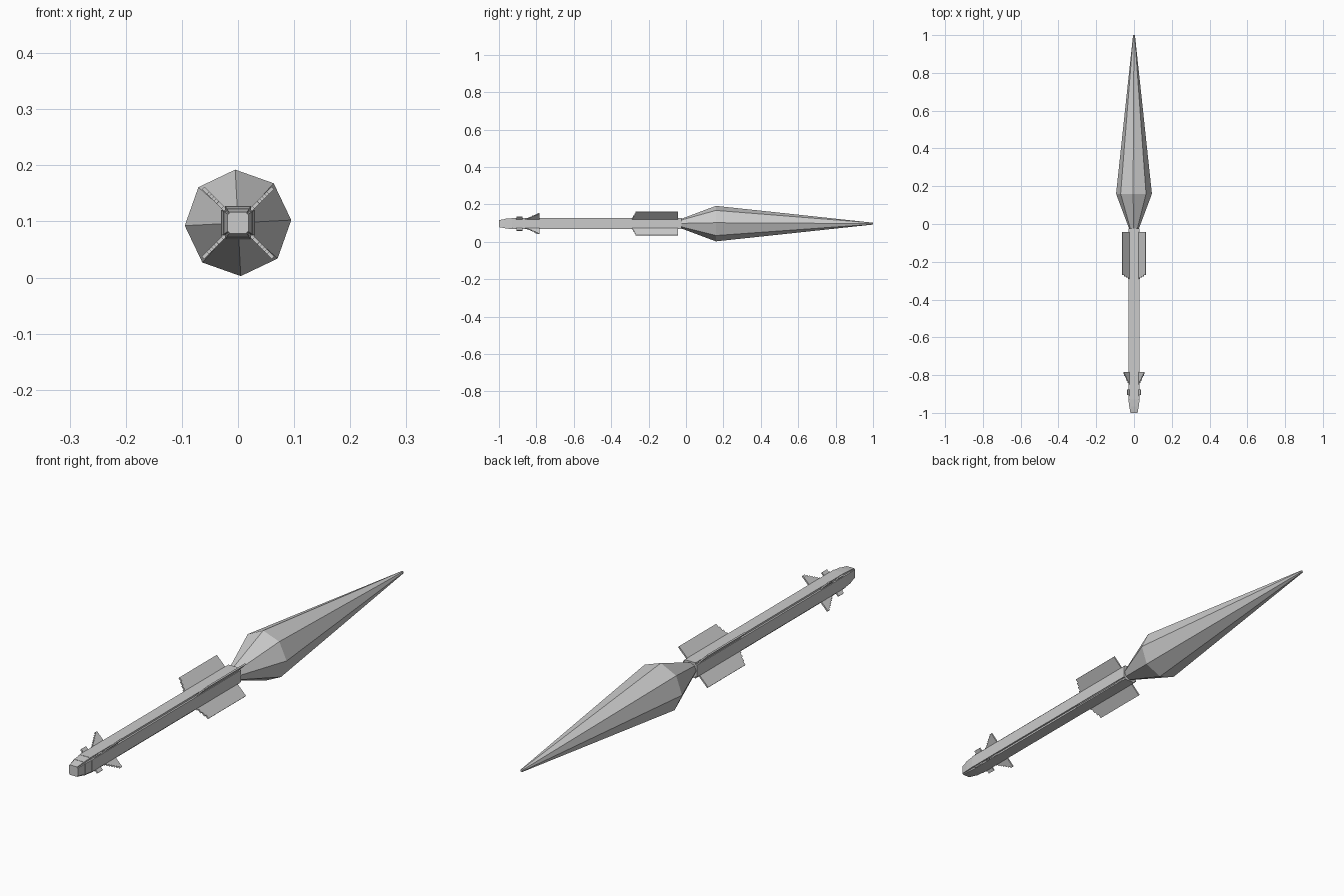
import bpy, bmesh
from math import cos, sin, pi, radians

if "Cube" in bpy.data.objects:
    bpy.data.objects.remove(bpy.data.objects["Cube"])

CZ = 0.0975  # height of the long axis


def loft(name, rings):
    """Skin a list of (y, [(x, z), ...]) rings and cap both ends."""
    bm = bmesh.new()
    loops = [[bm.verts.new((x, y, z + CZ)) for x, z in pts] for y, pts in rings]
    for a, b in zip(loops, loops[1:]):
        for i in range(len(a)):
            j = (i + 1) % len(a)
            bm.faces.new((a[i], a[j], b[j], b[i]))
    bm.faces.new(loops[0])
    bm.faces.new(loops[-1])
    return finish(name, bm)


def finish(name, bm):
    bmesh.ops.recalc_face_normals(bm, faces=bm.faces)
    me = bpy.data.meshes.new(name)
    bm.to_mesh(me)
    bm.free()
    ob = bpy.data.objects.new(name, me)
    bpy.context.collection.objects.link(ob)
    return ob


def notched(r, n):
    """Square section of half width r with corners notched by n."""
    k = r - n
    quarter = [(r, -k), (r, k), (k, k)]
    pts = []
    for q in range(4):
        c, s = [(1, 0), (0, 1), (-1, 0), (0, -1)][q]
        pts += [(x * c - z * s, x * s + z * c) for x, z in quarter]
    return pts


def octagon(r):
    return [(r * cos(radians(3) + i * pi / 4), r * sin(radians(3) + i * pi / 4))
            for i in range(8)]


def fins(name, y_root, y_tip, y_back, r_in, r_out, steps, t=0.006):
    """Four diagonal plates whose leading edge climbs in stair steps."""
    prof = [(y_back, r_in)]
    for i in range(steps):
        y = y_root + (y_tip - y_root) * i / max(steps - 1, 1)
        prof += [(y, r_in + (r_out - r_in) * i / steps),
                 (y, r_in + (r_out - r_in) * (i + 1) / steps)]
    prof.append((y_back, r_out))
    for q in range(4):
        a = pi / 4 + q * pi / 2
        c, s = cos(a), sin(a)
        bm = bmesh.new()
        sides = [[bm.verts.new((r * c - h * s, y, CZ + r * s + h * c)) for y, r in prof]
                 for h in (-t / 2, t / 2)]
        bm.faces.new(sides[0])
        bm.faces.new(sides[1])
        for i in range(len(prof)):
            j = (i + 1) % len(prof)
            bm.faces.new((sides[0][i], sides[0][j], sides[1][j], sides[1][i]))
        finish(f"{name}_{q + 1}", bm)


# Body tube and stepped, tapering nose
loft("body", [(-0.93, notched(0.030, 0.007)), (-0.025, notched(0.030, 0.007))])
loft("nose_base", [(-0.965, notched(0.026, 0.005)), (-0.93, notched(0.029, 0.007))])
loft("nose_tip", [(-1.0, notched(0.019, 0.003)), (-0.965, notched(0.025, 0.005))])

# Fins, front to back
fins("nose_fin", -0.91, -0.905, -0.875, 0.028, 0.051, 2)
fins("steering_fin", -0.86, -0.795, -0.783, 0.028, 0.076, 8)
fins("main_fin", -0.29, -0.27, -0.043, 0.028, 0.088, 4)

# Exhaust flame
loft("exhaust_flame", [(-0.03, octagon(0.024)), (0.16, octagon(0.095)), (1.0, octagon(0.005))])
